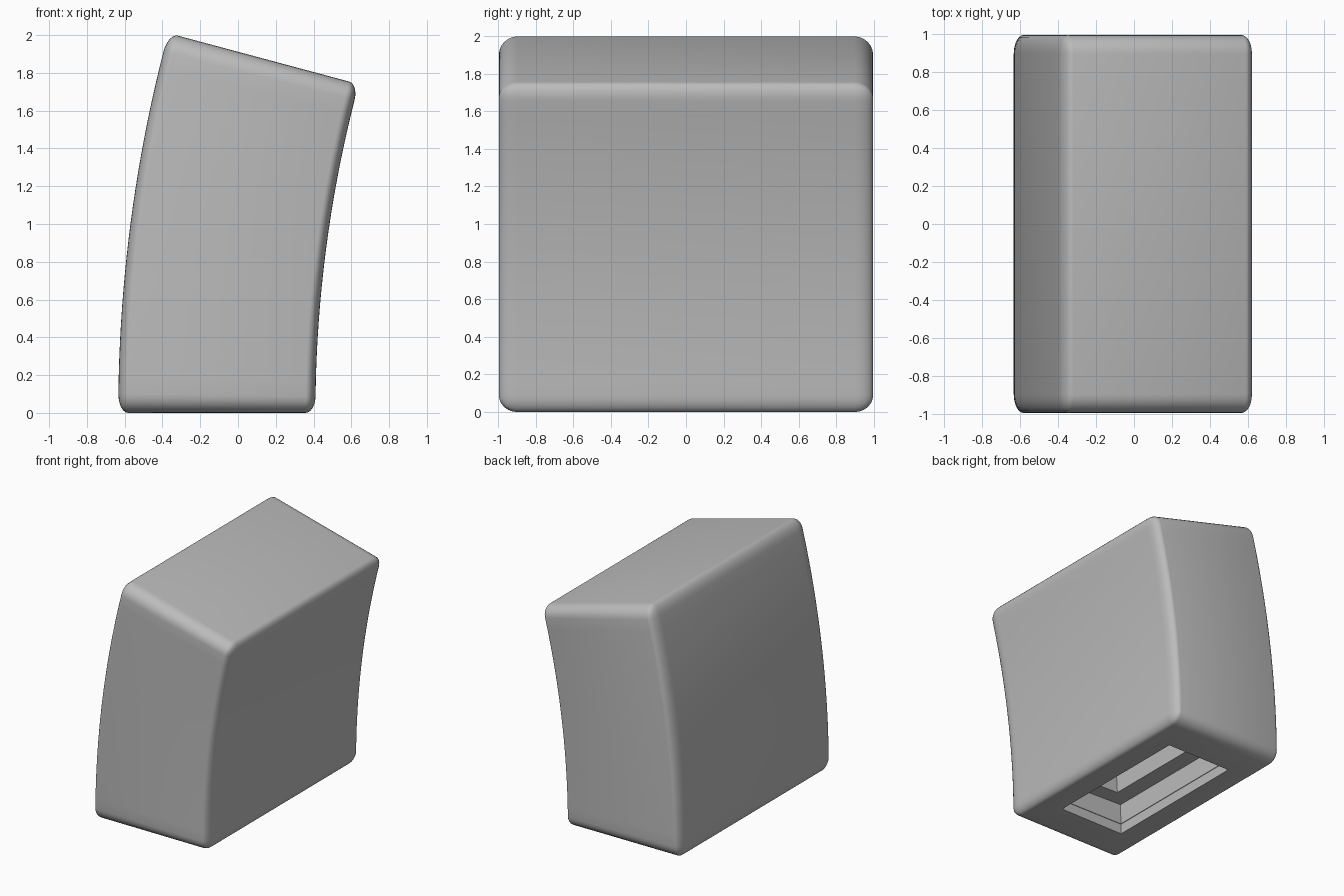
import bpy, bmesh, math
from mathutils import Vector

if "Cube" in bpy.data.objects:
    bpy.data.objects.remove(bpy.data.objects["Cube"])

ANGLE = math.radians(15)      # total sideways bend
PIVOT_X, MID_R = 7.135, 7.247 # bend axis and centreline radius
HALF_W, HALF_D, HEIGHT = 0.522, 0.995, 2.0
BEND_CUTS = 20

# Rounded block, still straight
bm = bmesh.new()
bmesh.ops.create_cube(bm, size=2)
bmesh.ops.bevel(bm, geom=bm.edges[:], offset=0.1, segments=6, profile=0.5, affect='EDGES')

# Slices that let the block bend smoothly
for i in range(1, BEND_CUTS):
    z = -0.9 + 1.8 * i / BEND_CUTS
    bmesh.ops.bisect_plane(bm, geom=bm.verts[:] + bm.edges[:] + bm.faces[:],
                           plane_co=(0, 0, z), plane_no=(0, 0, 1))

# Scale to final proportions with the base at z = 0
for v in bm.verts:
    v.co = Vector((v.co.x * HALF_W, v.co.y * HALF_D, (v.co.z + 1) * HEIGHT / 2))

# Stepped socket in the underside: half width, half depth, height of each ring
bm.normal_update()
base = max((f for f in bm.faces if f.normal.z < -0.99), key=lambda f: f.calc_area())
for hx, hy, h in [(0.295, 0.64, 0), (0.295, 0.64, 0.085), (0.29, 0.635, 0.085),
                  (0.29, 0.635, 0.255), (0.145, 0.5, 0.255), (0.145, 0.5, 0.6)]:
    bmesh.ops.inset_individual(bm, faces=[base], thickness=0.01)
    for v in base.verts:
        v.co = Vector((math.copysign(hx, v.co.x), math.copysign(hy, v.co.y), h))

# Bend around the y-parallel axis
for v in bm.verts:
    t = ANGLE * v.co.z / HEIGHT
    r = MID_R - v.co.x
    v.co = Vector((PIVOT_X - r * math.cos(t), v.co.y, r * math.sin(t)))
bmesh.ops.recalc_face_normals(bm, faces=bm.faces[:])

mesh = bpy.data.meshes.new("curved_block")
bm.to_mesh(mesh)
bm.free()
block = bpy.data.objects.new("curved_block", mesh)
bpy.context.collection.objects.link(block)

grey = bpy.data.materials.new("plain_grey")
grey.diffuse_color = (0.5, 0.5, 0.5, 1)
grey.use_nodes = True
grey.node_tree.nodes["Principled BSDF"].inputs["Base Color"].default_value = grey.diffuse_color
mesh.materials.append(grey)

bpy.context.view_layer.objects.active = block
block.select_set(True)
bpy.ops.object.shade_smooth_by_angle(angle=math.radians(30))
